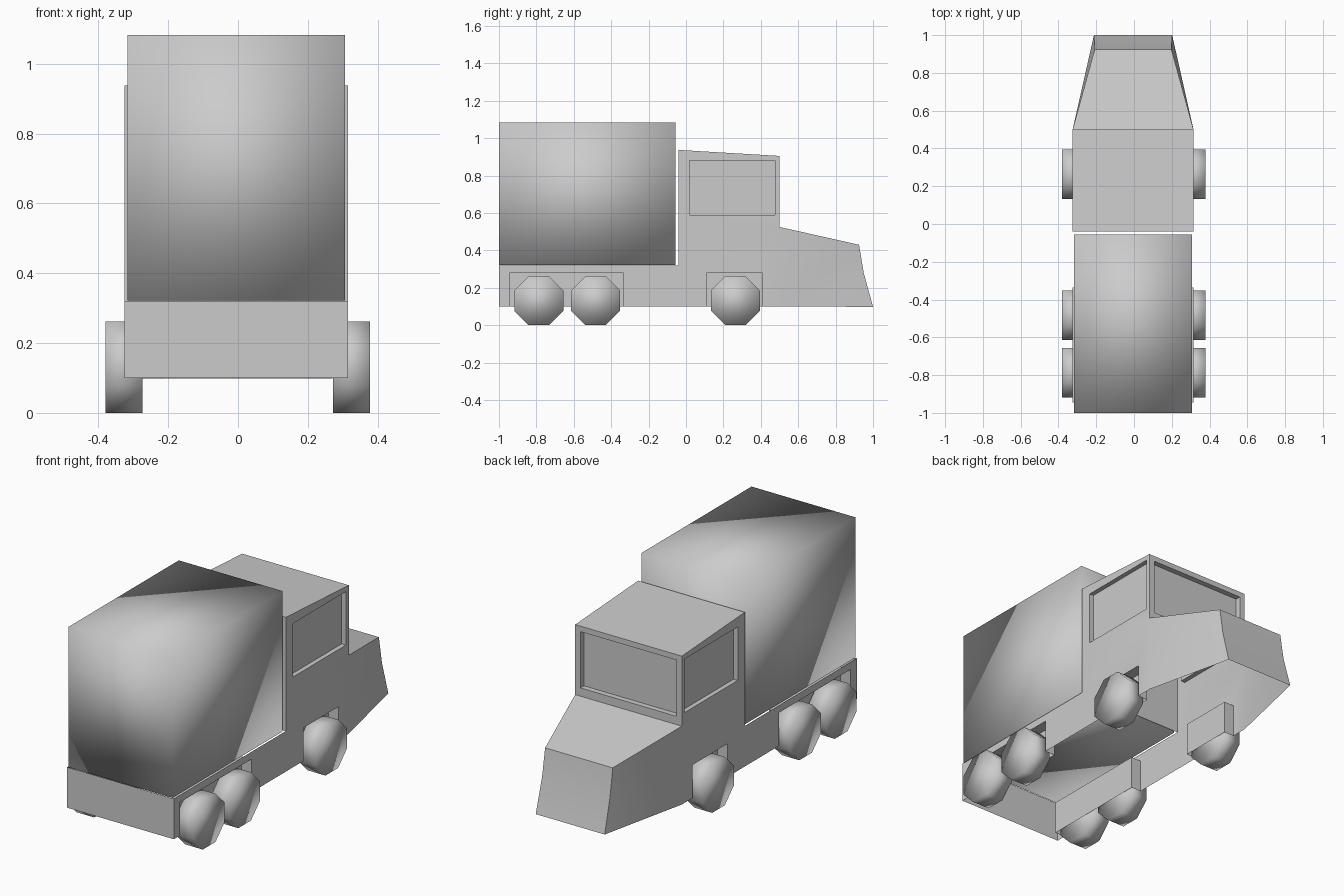
import bpy, bmesh, math

if "Cube" in bpy.data.objects:
    bpy.data.objects.remove(bpy.data.objects["Cube"])

SHIFT = -0.005  # body sits slightly off centre


def new_object(name, bm):
    bmesh.ops.recalc_face_normals(bm, faces=bm.faces[:])
    mesh = bpy.data.meshes.new(name)
    bm.to_mesh(mesh)
    bm.free()
    ob = bpy.data.objects.new(name, mesh)
    bpy.context.collection.objects.link(ob)
    return ob


def add_box(bm, x, y, z):
    verts = bmesh.ops.create_cube(bm, size=1)["verts"]
    for v in verts:
        v.co = [(r[0] + r[1]) / 2 + c * (r[1] - r[0])
                for c, r in zip(v.co, (x, y, z))]


def smooth(ob):
    for p in ob.data.polygons:
        p.use_smooth = True


# Body: chassis, cab and tapered hood from one side profile (half width, y, z)
W = 0.32
profile = [(W, -1, .1), (W, -1, .32), (W, -.04, .32), (W, -.04, .937),
           (W, .5, .905), (W, .5, .525), (.203, .925, .43),
           (.204, .95, .28), (.207, 1, .098), (W, .5, .1)]
bm = bmesh.new()
right = [bm.verts.new((x, y, z)) for x, y, z in profile]
left = [bm.verts.new((-x, y, z)) for x, y, z in profile]
n = len(profile)
for i in range(n):
    j = (i + 1) % n
    bm.faces.new((right[i], right[j], left[j], left[i]))
for side in (right, left):
    bm.faces.new(side[:6] + [side[9]])
    for i in (5, 6, 7):
        bm.faces.new((side[9], side[i], side[i + 1]))
body = new_object("truck_body", bm)

# Cutters: wheel arches and recessed windows
bm = bmesh.new()
for s in (1, -1):
    for y in ((-.945, -.335), (.11, .41)):
        add_box(bm, sorted((s * .26, s * .5)), y, (-.1, .28))
    add_box(bm, sorted((s * .295, s * .5)), (.02, .475), (.59, .88))
add_box(bm, (-.288, .288), (.47, .6), (.57, .875))
cutter = new_object("recess_cutter", bm)
cutter.hide_render = True

mod = body.modifiers.new("recesses", "BOOLEAN")
mod.operation = "DIFFERENCE"
mod.solver = "EXACT"
mod.object = cutter
bpy.context.view_layer.objects.active = body
body.select_set(True)
bpy.ops.object.modifier_apply(modifier=mod.name)
bpy.data.objects.remove(cutter)

# Open the underside and the deck under the cargo box
bm = bmesh.new()
bm.from_mesh(body.data)
opening = [f for f in bm.faces
           if all(v.co.z < .11 for v in f.verts)
           or all(abs(v.co.z - .32) < .002 for v in f.verts)]
bmesh.ops.delete(bm, geom=opening, context="FACES")
bm.to_mesh(body.data)
bm.free()
body.location.x = SHIFT
bpy.ops.object.shade_smooth_by_angle(angle=math.radians(35))

# Cargo box
bm = bmesh.new()
add_box(bm, (-.312, .312), (-1, -.055), (.322, 1.083))
cargo = new_object("cargo_box", bm)
cargo.location.x = SHIFT
smooth(cargo)

# Octagonal wheels
for axle, y in (("rear", -.787), ("middle", -.483), ("front", .264)):
    for side, s in (("right", 1), ("left", -1)):
        bpy.ops.mesh.primitive_cylinder_add(
            vertices=8, radius=.131 / math.cos(math.pi / 8), depth=.106)
        wheel = bpy.context.object
        wheel.name = f"{axle}_{side}_wheel"
        wheel.rotation_euler = (math.pi / 8, 0, 0)
        for v in wheel.data.vertices:
            x, yy, z = v.co
            v.co = (z, yy, x)
        # lay a flat side of the octagon on the ground
        wheel.location = (s * .326 - .001, y, .131)
        smooth(wheel)
